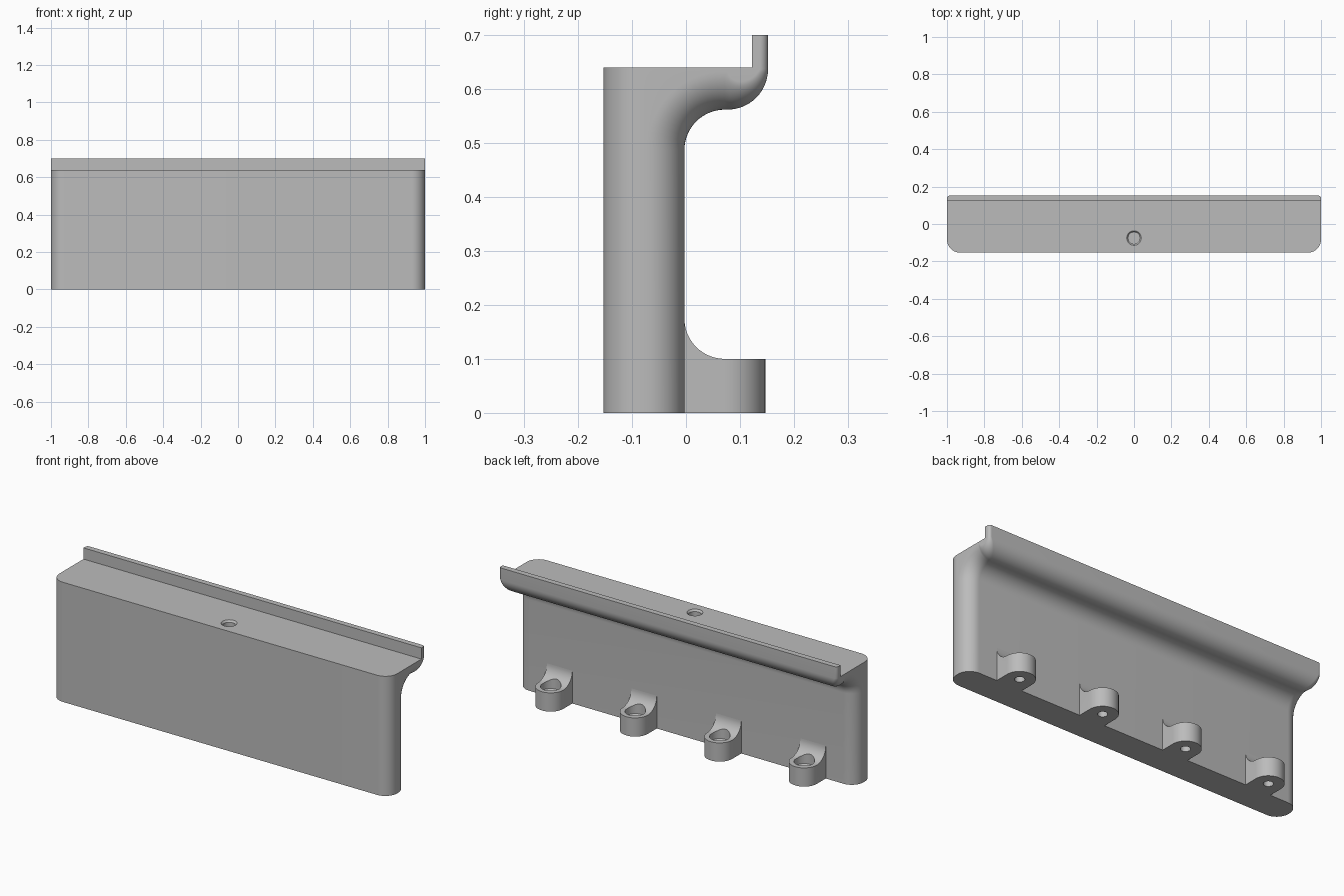
import bpy, bmesh
from math import sin, cos, pi, radians

cube = bpy.data.objects.get("Cube")
if cube:
    bpy.data.objects.remove(cube, do_unlink=True)

grey = bpy.data.materials.new("plain grey")
grey.use_nodes = True
GREY = (0.5, 0.5, 0.5, 1)
grey.diffuse_color = GREY
grey.node_tree.nodes["Principled BSDF"].inputs["Base Color"].default_value = GREY

FRONT, BACK = -0.153, -0.003     # wall faces
TOP, LIP_TOP = 0.64, 0.70
ROUND, BEND = 0.07, 0.075        # end rounding, profile bends
LIP_IN, LIP_OUT = 0.122, 0.152
STEPS = 14


def finish(bm, name):
    bmesh.ops.recalc_face_normals(bm, faces=bm.faces)
    mesh = bpy.data.meshes.new(name)
    bm.to_mesh(mesh)
    bm.free()
    mesh.materials.append(grey)
    ob = bpy.data.objects.new(name, mesh)
    bpy.context.collection.objects.link(ob)
    return ob


def prism(name, points, offset):
    bm = bmesh.new()
    face = bm.faces.new([bm.verts.new(p) for p in points])
    out = bmesh.ops.extrude_face_region(bm, geom=[face])["geom"]
    bmesh.ops.translate(bm, vec=offset,
                        verts=[v for v in out if isinstance(v, bmesh.types.BMVert)])
    return finish(bm, name)


def turned(name, profile, x, y, sides=40):
    """Solid of revolution from (radius, z) pairs, listed bottom to top."""
    bm = bmesh.new()
    rings = [[bm.verts.new((x + r * cos(2 * pi * i / sides),
                            y + r * sin(2 * pi * i / sides), z))
              for i in range(sides)] for r, z in profile]
    for a, b in zip(rings, rings[1:]):
        for i in range(sides):
            j = (i + 1) % sides
            bm.faces.new((a[i], a[j], b[j], b[i]))
    bm.faces.new(rings[0])
    bm.faces.new(rings[-1])
    return finish(bm, name)


def boolean(ob, tool, operation):
    mod = ob.modifiers.new("cut", 'BOOLEAN')
    mod.operation, mod.solver, mod.object = operation, 'EXACT', tool
    bpy.context.view_layer.objects.active = ob
    bpy.ops.object.modifier_apply(modifier=mod.name)
    bpy.data.objects.remove(tool, do_unlink=True)


def smooth(ob):
    bpy.ops.object.select_all(action='DESELECT')
    ob.select_set(True)
    bpy.context.view_layer.objects.active = ob
    bpy.ops.object.shade_smooth_by_angle(angle=radians(30))


def build_body():
    # back profile: position, outward normal, end rounding
    arc = [pi / 2 * i / STEPS for i in range(STEPS + 1)]
    path = [(BACK, 0, 1, 0, ROUND)]
    cy, cz = BACK + BEND, 0.487
    path += [(cy - BEND * cos(a), cz + BEND * sin(a), cos(a), -sin(a), ROUND) for a in arc]
    cy, cz = LIP_OUT - BEND, 0.637
    path += [(cy + BEND * sin(b), cz - BEND * cos(b), sin(b), -cos(b),
              ROUND - 0.055 * b / (pi / 2)) for b in arc]
    path.append((LIP_OUT, LIP_TOP, 1, 0, 0.015))

    bm = bmesh.new()

    def row(y, z, ny, nz, r):
        turns = [-a for a in reversed(arc)] + arc
        verts = []
        for i, t in enumerate(turns):
            side = -1 if i <= STEPS else 1
            d = r * (1 - cos(t))
            verts.append(bm.verts.new((side * (1 - r) + r * sin(t), y - ny * d, z - nz * d)))
        return verts

    def skin(rows):
        for a, b in zip(rows, rows[1:]):
            for i in range(len(a) - 1):
                bm.faces.new((a[i], a[i + 1], b[i + 1], b[i]))

    back = [row(*p) for p in path]
    front = [row(FRONT, z, -1, 0, ROUND) for z in (0, TOP)]
    skin(back)
    skin(front)
    # lip inner face, lip top, shelf, underside
    low = [bm.verts.new((x, LIP_IN, TOP)) for x in (-1, 1)]
    high = [bm.verts.new((x, LIP_IN, LIP_TOP)) for x in (-1, 1)]
    bm.faces.new((low[0], low[1], high[1], high[0]))
    bm.faces.new(back[-1] + high[::-1])
    bm.faces.new(front[1] + low[::-1])
    bm.faces.new(front[0] + back[0][::-1])
    # flat ends
    for k in (0, -1):
        bm.faces.new([r[k] for r in back] + [high[k], low[k], front[1][k], front[0][k]])
    bmesh.ops.remove_doubles(bm, verts=bm.verts, dist=1e-5)
    return finish(bm, "wall_with_lip")


body = build_body()
# chamfered hole in the shelf
boolean(body, turned("hole_cutter", [(0.031, 0.57), (0.031, 0.63), (0.039, TOP), (0.039, 0.66)],
                     0, -0.075), 'DIFFERENCE')
smooth(body)

# screw lugs along the back
LUG_R, LUG_Y, LUG_Z = 0.075, 0.072, 0.10
for n, x in enumerate((-0.75, -0.25, 0.25, 0.75), 1):
    root = BACK - 0.03
    side = [(x - LUG_R, root, 0), (x - LUG_R, 0.2, 0), (x - LUG_R, 0.2, LUG_Z)]
    for i in range(STEPS + 1):
        a = pi / 2 * i / STEPS
        side.append((x - LUG_R, LUG_Y - BEND * sin(a), LUG_Z + BEND * (1 - cos(a))))
    side.append((x - LUG_R, root, LUG_Z + BEND))
    lug = prism(f"screw_lug_{n}", side, (2 * LUG_R, 0, 0))
    plan = [(x - LUG_R, root - 0.05, -0.1), (x + LUG_R, root - 0.05, -0.1)]
    plan += [(x + LUG_R * cos(pi * i / 24), LUG_Y + LUG_R * sin(pi * i / 24), -0.1)
             for i in range(25)]
    boolean(lug, prism("plan_cutter", plan, (0, 0, 0.5)), 'INTERSECT')
    boolean(lug, turned("screw_cutter", [(0.024, -0.05), (0.024, 0.035), (0.05, 0.065),
                                         (0.05, 0.3)], x, LUG_Y), 'DIFFERENCE')
    smooth(lug)
